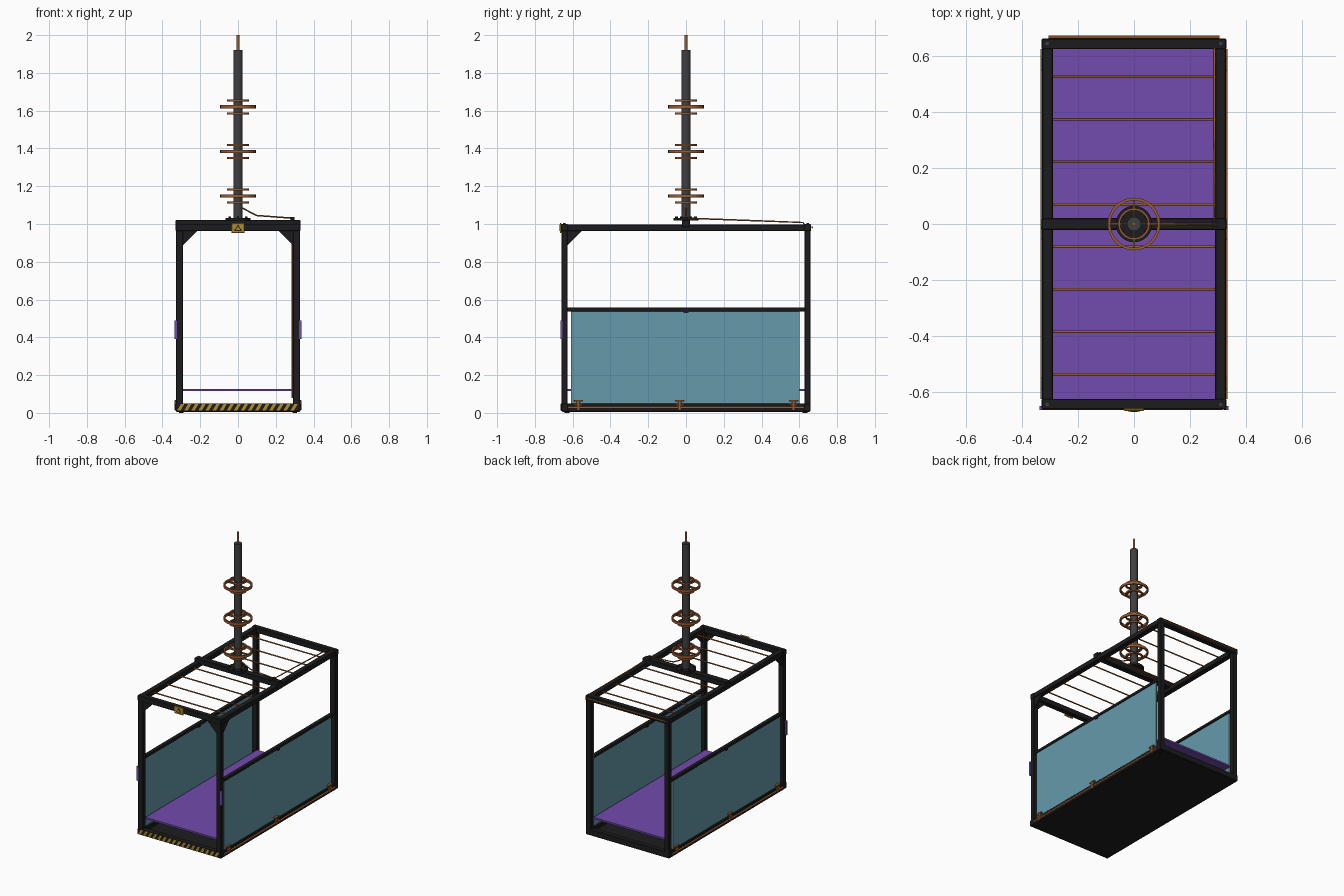
import bpy, bmesh, math
from mathutils import Vector

if "Cube" in bpy.data.objects:
    bpy.data.objects.remove(bpy.data.objects["Cube"])


def mat(name, rgb):
    m = bpy.data.materials.new(name)
    m.diffuse_color = (*rgb, 1)
    m.use_nodes = True
    m.node_tree.nodes["Principled BSDF"].inputs["Base Color"].default_value = m.diffuse_color
    return m


BLACK = mat("black_steel", (0.012, 0.012, 0.013))
DARK = mat("mast_grey", (0.05, 0.05, 0.052))
COPPER = mat("copper", (0.33, 0.11, 0.03))
PURPLE = mat("purple", (0.17, 0.07, 0.42))
GLASS = mat("teal_glass", (0.13, 0.32, 0.40))
YELLOW = mat("yellow", (0.45, 0.27, 0.02))


def finish(name, bm, m, smooth=False):
    bmesh.ops.recalc_face_normals(bm, faces=bm.faces)
    me = bpy.data.meshes.new(name)
    bm.to_mesh(me)
    bm.free()
    me.materials.append(m)
    if smooth:
        for p in me.polygons:
            p.use_smooth = len(p.vertices) == 4
    ob = bpy.data.objects.new(name, me)
    bpy.context.collection.objects.link(ob)
    return ob


def box(name, x, y, z, m, bevel=0):
    """Box from (min, max) pairs."""
    bm = bmesh.new()
    bmesh.ops.create_cube(bm, size=1)
    for v in bm.verts:
        v.co = [(a + b) / 2 + c * (b - a) for (a, b), c in zip((x, y, z), v.co)]
    if bevel:
        bmesh.ops.bevel(bm, geom=bm.edges[:], offset=bevel, segments=1, affect='EDGES')
    return finish(name, bm, m)


def rod(name, a, b, r, m, seg=12):
    a, b = Vector(a), Vector(b)
    bm = bmesh.new()
    bmesh.ops.create_cone(bm, cap_ends=True, segments=seg, radius1=r, radius2=r, depth=(b - a).length)
    q = (b - a).to_track_quat('Z', 'Y')
    for v in bm.verts:
        v.co = q @ v.co + (a + b) / 2
    return finish(name, bm, m, seg > 6)


def prism(name, pts, offset, m):
    """Extrude a flat polygon along an offset vector."""
    bm = bmesh.new()
    f = bm.faces.new([bm.verts.new(p) for p in pts])
    g = bmesh.ops.extrude_face_region(bm, geom=[f])
    bmesh.ops.translate(bm, vec=offset, verts=[e for e in g['geom'] if isinstance(e, bmesh.types.BMVert)])
    return finish(name, bm, m)


def ring(name, z, r_out, r_in, h, m, seg=32):
    """Flat band ring around the mast."""
    bm = bmesh.new()
    prof = [(r_in, -h / 2), (r_out, -h / 2), (r_out, h / 2), (r_in, h / 2)]
    loops = []
    for i in range(seg):
        a = math.tau * i / seg
        loops.append([bm.verts.new((r * math.cos(a), r * math.sin(a), z + dz)) for r, dz in prof])
    for i in range(seg):
        p, q = loops[i], loops[(i + 1) % seg]
        for k in range(4):
            bm.faces.new((p[k], q[k], q[(k + 1) % 4], p[(k + 1) % 4]))
    return finish(name, bm, m)


def cable(name, pts, r, m):
    cu = bpy.data.curves.new(name, 'CURVE')
    cu.dimensions = '3D'
    cu.bevel_depth = r
    cu.bevel_resolution = 2
    cu.use_fill_caps = True
    s = cu.splines.new('POLY')
    s.points.add(len(pts) - 1)
    for p, c in zip(s.points, pts):
        p.co = (*c, 1)
    cu.materials.append(m)
    bpy.context.collection.objects.link(bpy.data.objects.new(name, cu))


def span(s, a, b):
    return tuple(sorted((s * a, s * b)))


# Base tray and raised floor
box("base_plate", (-.325, .325), (-.655, .655), (.006, .025), BLACK)
box("floor_panel", (-.29, .29), (-.63, .63), (.115, .127), PURPLE)

# End beams, posts and feet
for n, t in (("front", -1), ("back", 1)):
    box(n + "_top_beam", (-.33, .33), span(t, .625, .662), (.962, 1.0), BLACK, .003)
    box(n + "_base_beam", (-.33, .33), span(t, .625, .66), (.008, .05), BLACK, .003)
    for s in (-1, 1):
        box(n + "_post", span(s, .29, .328), span(t, .627, .66), (.01, .99), BLACK, .003)
        rod(n + "_foot", (s * .30, t * .63, 0), (s * .30, t * .63, .01), .012, BLACK)
        rod(n + "_corner_bolt", (s * .31, t * .645, .995), (s * .31, t * .645, 1.004), .007, DARK, 6)

# Side assemblies
for s in (-1, 1):
    box("side_top_rail", span(s, .29, .328), (-.645, .645), (.962, .998), BLACK, .003)
    box("side_base_rail", span(s, .29, .328), (-.645, .645), (.008, .05), BLACK, .003)
    box("side_glass", span(s, .306, .318), (-.61, .60), (.045, .545), GLASS)
    box("glass_cap_rail", span(s, .297, .324), (-.63, .63), (.538, .557), BLACK, .002)
    box("glass_clip", span(s, .300, .324), (-.012, .012), (.528, .542), BLACK)
    rod("side_copper_pipe", (s * .328, -.625, .028), (s * .328, .625, .028), .006, COPPER)
    for y in (-.57, -.033, .57):
        rod("pipe_clamp_pin", (s * .326, y, .015), (s * .326, y, .066), .009, COPPER)
        for z in (.042, .064):
            box("pipe_clamp_tab", span(s, .315, .334), (y - .022, y + .022), (z - .005, z + .005), COPPER, .002)
    box("marker_light", span(s, .322, .337), (-.664, -.65), (.39, .49), PURPLE)
    # Corner gussets at the front
    prism("front_gusset", [(s * .29, -.655, .963), (s * .215, -.655, .963), (s * .29, -.655, .888)], (0, .012, 0), BLACK)
    prism("side_gusset", [(s * .322, -.628, .963), (s * .322, -.553, .963), (s * .322, -.628, .888)], (-s * .012, 0, 0), BLACK)

# Roof rods and rear copper bar
for i in range(8):
    y = -.537 + i * .1518
    rod("roof_rod", (-.295, y, .982), (.295, y, .982), .0045, COPPER)
rod("rear_copper_bar", (-.305, .668, .982), (.305, .668, .982), .005, COPPER)

# Front hazard strip and warning sign
box("hazard_board", (-.328, .328), (-.663, -.655), (.01, .05), BLACK)
for i in range(17):
    x = -.322 + i * .0375
    prism("hazard_stripe", [(x, -.6645, .013), (x + .018, -.6645, .013), (x + .038, -.6645, .047), (x + .02, -.6645, .047)],
          (0, .003, 0), YELLOW)
box("warning_plate", (-.035, .035), (-.668, -.66), (.953, 1.005), YELLOW, .002)
prism("warning_triangle", [(-.021, -.67, .964), (.021, -.67, .964), (0, -.67, .997)], (0, .003, 0), BLACK)
prism("warning_triangle_inset", [(-.012, -.671, .969), (.012, -.671, .969), (0, -.671, .988)], (0, .003, 0), YELLOW)

# Crossbar, flange and mast
box("roof_crossbar", (-.33, .33), (-.021, .021), (.983, 1.022), BLACK, .003)
rod("mast_flange", (0, 0, 1.018), (0, 0, 1.033), .065, BLACK, 32)
for i in range(6):
    a = math.tau * (i + .5) / 6
    c, d = .05 * math.cos(a), .05 * math.sin(a)
    rod("flange_bolt", (c, d, 1.03), (c, d, 1.041), .007, BLACK, 6)
rod("mast", (0, 0, 1.03), (0, 0, 1.92), .025, DARK, 24)
rod("mast_tip", (0, 0, 1.91), (0, 0, 2.0), .008, COPPER)

# Copper ring groups with spokes
for z in (1.148, 1.384, 1.62):
    ring("large_ring", z, .094, .084, .018, COPPER)
    for dz in (-.034, .034):
        ring("small_ring", z + dz, .057, .049, .011, COPPER)
    for i in range(4):
        a = math.tau * i / 4
        c, d = math.cos(a), math.sin(a)
        rod("ring_spoke", (.02 * c, .02 * d, z), (.087 * c, .087 * d, z), .004, COPPER, 8)
        for dz in (-.034, .034):
            rod("small_spoke", (.02 * c, .02 * d, z + dz), (.052 * c, .052 * d, z + dz), .0035, COPPER, 8)

# Feed cable from mast to rear post
cable("feed_cable", [(.022, 0, 1.085), (.06, 0, 1.065), (.1, 0, 1.045), (.287, 0, 1.031), (.287, .3, 1.02),
                     (.287, .62, 1.008), (.286, .635, .98), (.286, .635, .5), (.286, .635, .08)], .004, COPPER)
box("cable_clip", (.278, .298), (-.01, .01), (1.02, 1.037), BLACK)
